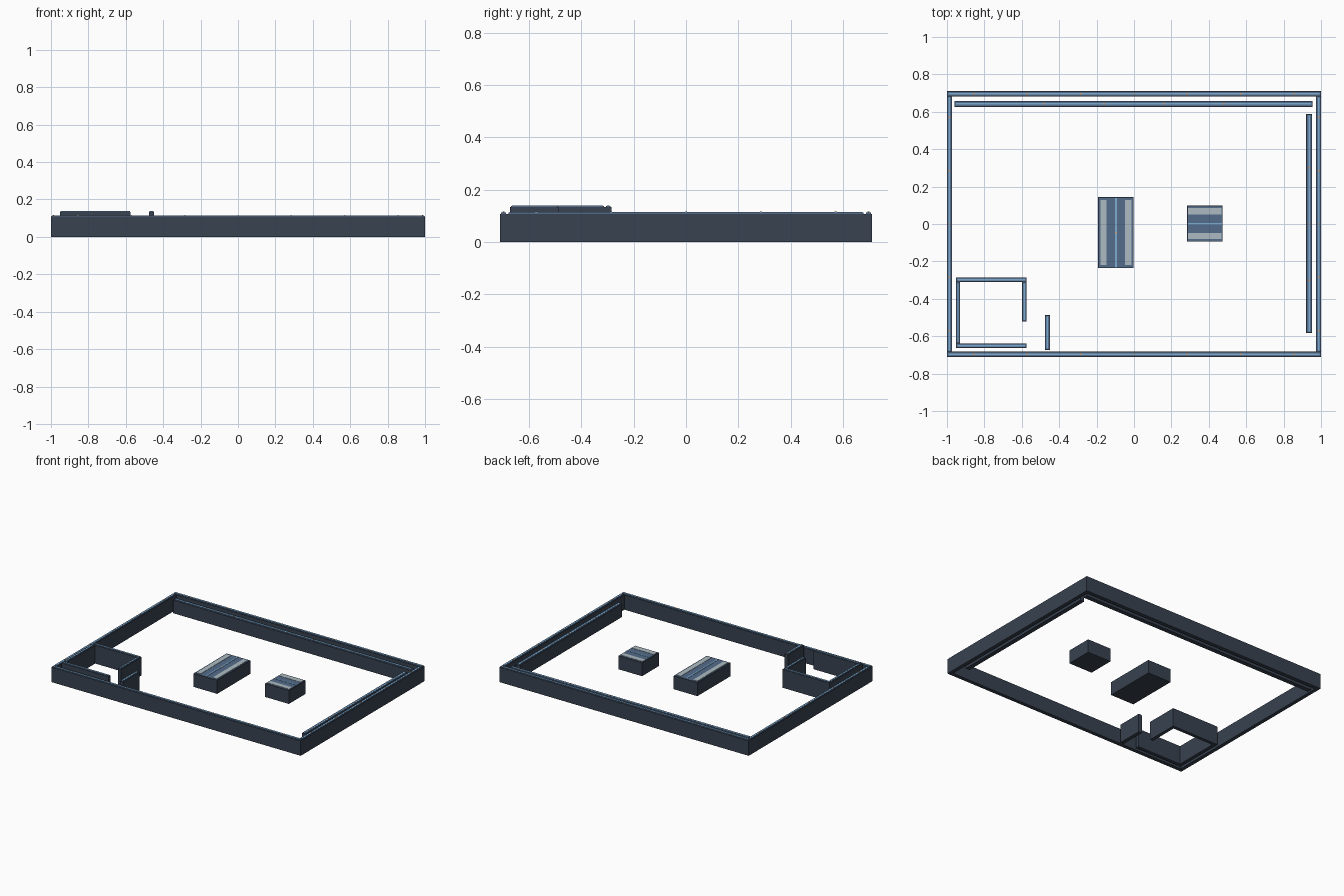
import bpy

if "Cube" in bpy.data.objects:
    bpy.data.objects.remove(bpy.data.objects["Cube"])


def material(name, rgb):
    m = bpy.data.materials.new(name)
    m.diffuse_color = (*rgb, 1)
    m.use_nodes = True
    m.node_tree.nodes["Principled BSDF"].inputs["Base Color"].default_value = m.diffuse_color
    return m


NAVY = material("navy", (0.04, 0.055, 0.08))
BLUE = material("blue", (0.09, 0.15, 0.26))
SKY = material("sky", (0.20, 0.42, 0.65))
GREY = material("pale_grey", (0.42, 0.50, 0.54))
AMBER = material("amber", (0.8, 0.35, 0.1))


def box(name, x, y, z, mat):
    """Box spanning the (low, high) pairs x, y and z."""
    bpy.ops.mesh.primitive_cube_add(
        size=1, location=[(a + b) / 2 for a, b in (x, y, z)])
    ob = bpy.context.object
    ob.name = name
    ob.scale = [b - a for a, b in (x, y, z)]
    bpy.ops.object.transform_apply(location=False, rotation=False, scale=True)
    ob.data.materials.append(mat)
    return ob


def wall(name, x, y, h, studs=()):
    """Straight wall: dark body, blue cap, thin bright centre strip, studs."""
    along_x = x[1] - x[0] > y[1] - y[0]

    def inset(span, d):
        return (span[0] + d, span[1] - d)

    box(name, x, y, (0, h - 0.006), NAVY)
    box(name + "_cap", inset(x, 0.004), inset(y, 0.004), (h - 0.006, h - 0.001), BLUE)
    cx, cy = sum(x) / 2, sum(y) / 2
    sx = inset(x, 0.008) if along_x else (cx - 0.004, cx + 0.004)
    sy = (cy - 0.004, cy + 0.004) if along_x else inset(y, 0.008)
    box(name + "_strip", sx, sy, (h - 0.001, h), SKY)
    for s in studs:
        px, py = (s, cy) if along_x else (cx, s)
        box(name + "_stud", (px - 0.004, px + 0.004), (py - 0.004, py + 0.004),
            (h, h + 0.002), AMBER)


# Outer perimeter
T, H = 0.027, 0.114
X_STUDS = [i * 0.286 for i in range(-3, 4)]
Y_STUDS = [i * 0.286 for i in range(-2, 3)]
wall("front_wall", (-1, 1), (-0.71, -0.71 + T), H, X_STUDS)
wall("back_wall", (-1, 1), (0.71 - T, 0.71), H, X_STUDS)
wall("left_wall", (-1, -1 + T), (-0.71 + T, 0.71 - T), H, Y_STUDS)
wall("right_wall", (1 - T, 1), (-0.71 + T, 0.71 - T), H, Y_STUDS)

# Long counters just inside the back and right walls
wall("back_counter", (-0.96, 0.955), (0.626, 0.658), 0.10, (-0.48, -0.16, 0.16, 0.48))
wall("right_counter", (0.92, 0.952), (-0.582, 0.588), 0.10, (-0.3, 0, 0.3))

# Small corner room with a doorway, and a screen in front of it
R, RH = 0.024, 0.139
wall("room_back_wall", (-0.953, -0.574), (-0.285 - R, -0.285), RH)
wall("room_front_wall", (-0.953, -0.574), (-0.662, -0.662 + R), RH)
wall("room_left_wall", (-0.953, -0.953 + R), (-0.662 + R, -0.285 - R), RH)
wall("room_right_wall", (-0.574 - R, -0.574), (-0.52, -0.285 - R), RH)
wall("entry_screen", (-0.476, -0.449), (-0.673, -0.487), RH)

# Long display block: pale side panels and bright centre strip
TOP = 0.097
box("long_block", (-0.192, -0.002), (-0.236, 0.144), (0, TOP), NAVY)
box("long_block_top", (-0.188, -0.006), (-0.232, 0.140), (TOP, TOP + 0.002), BLUE)
for side in (-1, 1):
    c = -0.097 + side * 0.066
    box("long_block_panel", (c - 0.017, c + 0.017), (-0.22, 0.128),
        (TOP + 0.002, TOP + 0.004), GREY)
box("long_block_strip", (-0.102, -0.092), (-0.232, 0.140), (TOP + 0.002, TOP + 0.004), SKY)
box("long_block_stud", (-0.101, -0.093), (-0.05, -0.042), (TOP + 0.004, TOP + 0.005), AMBER)

# Square display block: panels run left to right
box("square_block", (0.284, 0.474), (-0.094, 0.098), (0, TOP), NAVY)
box("square_block_top", (0.288, 0.470), (-0.090, 0.094), (TOP, TOP + 0.002), BLUE)
for side in (-1, 1):
    c = 0.002 + side * 0.066
    box("square_block_panel", (0.290, 0.468), (c - 0.017, c + 0.017),
        (TOP + 0.002, TOP + 0.004), GREY)
box("square_block_strip", (0.288, 0.470), (-0.002, 0.006), (TOP + 0.002, TOP + 0.004), SKY)
